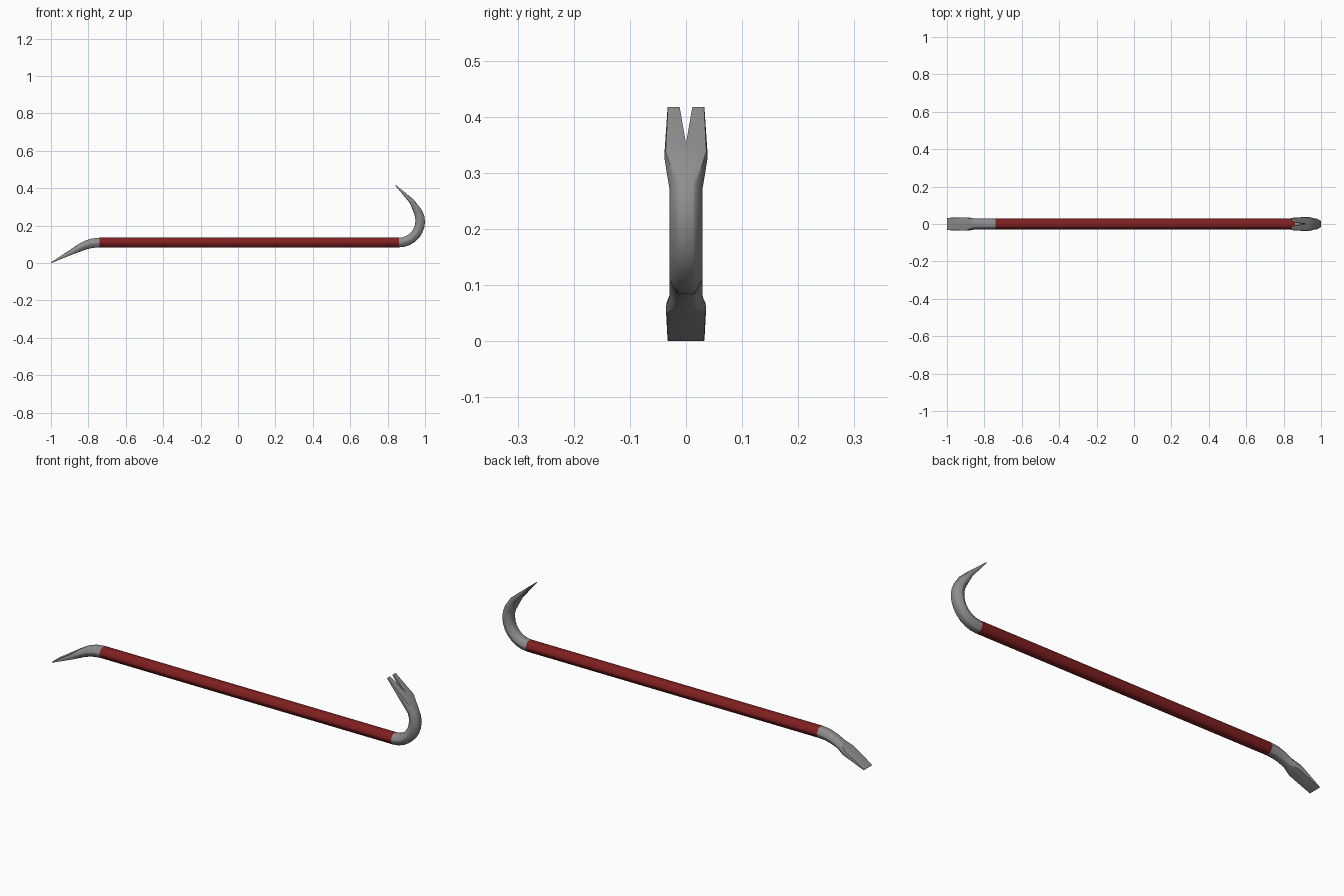
import bpy, bmesh
from math import sin, cos, radians
from mathutils import Vector

if "Cube" in bpy.data.objects:
    bpy.data.objects.remove(bpy.data.objects["Cube"])


def ring(x, z, angle, w=0.031, t=0.026, f=0.0155, cut=0.1):
    """Hexagon section with eased corners: half width w, half thickness t, half flat f."""
    n = Vector((-sin(radians(angle)), 0, cos(radians(angle))))
    c = Vector((x, 0, z))
    pts = [(w, 0), (f, t), (-f, t), (-w, 0), (-f, -t), (f, -t)]
    hexa = [c + n * h + Vector((0, y, 0)) for y, h in pts]
    out = []
    for i, p in enumerate(hexa):
        out += [p.lerp(hexa[i - 1], cut), p.lerp(hexa[(i + 1) % 6], cut)]
    return out


def loft(name, rings):
    bm = bmesh.new()
    loops = [[bm.verts.new(p) for p in r] for r in rings]
    k = len(loops[0])
    for a, b in zip(loops, loops[1:]):
        for i in range(k):
            j = (i + 1) % k
            bm.faces.new((a[i], a[j], b[j], b[i]))
    bm.faces.new(loops[0])
    bm.faces.new(loops[-1])
    bmesh.ops.recalc_face_normals(bm, faces=bm.faces)
    me = bpy.data.meshes.new(name)
    bm.to_mesh(me)
    bm.free()
    ob = bpy.data.objects.new(name, me)
    bpy.context.collection.objects.link(ob)
    return ob


def paint(name, color, *obs):
    mat = bpy.data.materials.new(name)
    mat.diffuse_color = (*color, 1)
    mat.use_nodes = True
    mat.node_tree.nodes["Principled BSDF"].inputs["Base Color"].default_value = mat.diffuse_color
    for ob in obs:
        ob.data.materials.clear()
        ob.data.materials.append(mat)


def select(ob):
    bpy.ops.object.select_all(action='DESELECT')
    ob.select_set(True)
    bpy.context.view_layer.objects.active = ob


# painted hexagonal shaft
shaft = loft("shaft", [ring(-0.74, 0.11, 0), ring(0.86, 0.11, 0)])

# flat pry blade, curving down from the shaft
pry = loft("pry_end", [
    ring(-0.999, 0.002, 29, 0.033, 0.002, 0.032),
    ring(-0.89, 0.059, 29, 0.036, 0.014, 0.034),
    ring(-0.85, 0.080, 28, 0.031, 0.020, 0.016),
    ring(-0.815, 0.096, 21, 0.031, 0.023),
    ring(-0.78, 0.106, 11, 0.031, 0.025),
    ring(-0.74, 0.11, 0),
])

# hook: round bend, then flared claw tapering to an edge
R, n = 0.114, 9
rings = []
for i in range(n + 1):
    a = -90 + 115 * i / n
    rings.append(ring(0.86 + R * cos(radians(a)), 0.224 + R * sin(radians(a)), a + 90,
                      t=0.026 - 0.003 * max(0, i - 7) / 2))
rings.append(ring(0.930, 0.329, 134, 0.039, 0.014, 0.036))
rings.append(ring(0.842, 0.4165, 135, 0.033, 0.002, 0.032))
hook = loft("claw_hook", rings)

# nail slot cut through the claw
apex, along = Vector((0.914, 0, 0.344)), Vector((-0.1, 0, 0.1))
normal = Vector((0.035, 0, 0.035))
side = Vector((0, 0.022, 0))
tri = [apex, apex + along * 1.4 + side, apex + along * 1.4 - side]
cutter = loft("slot_cutter", [[p - normal for p in tri], [p + normal for p in tri]])
cutter.hide_render = True
mod = hook.modifiers.new("slot", 'BOOLEAN')
mod.operation, mod.solver, mod.object = 'DIFFERENCE', 'EXACT', cutter
select(hook)
bpy.ops.object.modifier_apply(modifier="slot")
bpy.data.objects.remove(cutter)

# colours and shading
paint("red_paint", (0.22, 0.014, 0.015), shaft)
paint("dark_steel", (0.27, 0.27, 0.27), pry, hook)
for ob in (shaft, pry, hook):
    select(ob)
    bpy.ops.object.shade_smooth_by_angle(angle=radians(40))
